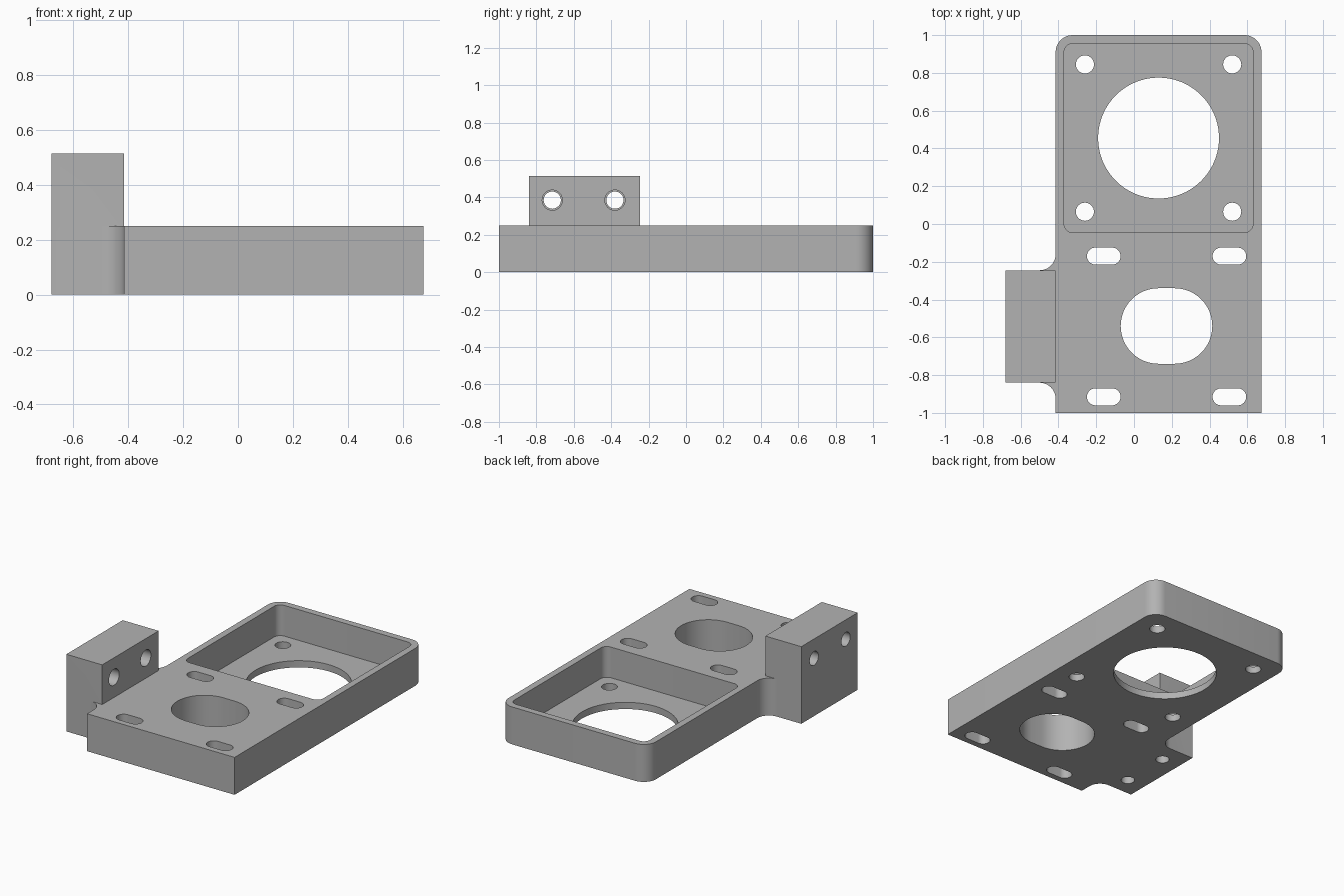
import bpy, bmesh, math
from mathutils import Matrix, Vector

if "Cube" in bpy.data.objects:
    bpy.data.objects.remove(bpy.data.objects["Cube"])

grey = bpy.data.materials.new("plain_grey")
grey.diffuse_color = (0.45, 0.45, 0.45, 1)
grey.use_nodes = True
grey.node_tree.nodes["Principled BSDF"].inputs["Base Color"].default_value = grey.diffuse_color


def arc(cx, cy, r, a0, a1, n=10):
    """Points on an arc, angles in degrees."""
    return [(cx + r * math.cos(math.radians(a0 + (a1 - a0) * i / n)),
             cy + r * math.sin(math.radians(a0 + (a1 - a0) * i / n))) for i in range(n + 1)]


def slot(cx, cy, length, width):
    r, h = width / 2, (length - width) / 2
    return arc(cx + h, cy, r, -90, 90, 24) + arc(cx - h, cy, r, 90, 270, 24)


def circle(cx, cy, r, n=32):
    return arc(cx, cy, r, 0, 360, n)[:-1]


def rounded(x0, y0, x1, y1, r):
    return (arc(x1 - r, y1 - r, r, 0, 90) + arc(x0 + r, y1 - r, r, 90, 180)
            + arc(x0 + r, y0 + r, r, 180, 270) + arc(x1 - r, y0 + r, r, 270, 360))


def prism(name, pts, z0, z1, matrix=None):
    bm = bmesh.new()
    face = bm.faces.new([bm.verts.new((x, y, z0)) for x, y in pts])
    top = bmesh.ops.extrude_face_region(bm, geom=[face])["geom"]
    bmesh.ops.translate(bm, vec=Vector((0, 0, z1 - z0)),
                        verts=[v for v in top if isinstance(v, bmesh.types.BMVert)])
    if matrix:
        bm.transform(matrix)
    bmesh.ops.recalc_face_normals(bm, faces=bm.faces)
    mesh = bpy.data.meshes.new(name)
    bm.to_mesh(mesh)
    bm.free()
    mesh.materials.append(grey)
    ob = bpy.data.objects.new(name, mesh)
    bpy.context.collection.objects.link(ob)
    return ob


X0, X1 = -0.415, 0.675        # plate sides
BX, BY0, BY1 = -0.68, -0.84, -0.245   # side block
TOP, BLOCK_TOP, FLOOR = 0.25, 0.515, 0.045
R, F = 0.09, 0.085            # corner and fillet radii

# Whole footprint: plate, rounded back corners, block and its fillets
outline = ([(X0, -1), (X1, -1)] + arc(X1 - R, 1 - R, R, 0, 90) + arc(X0 + R, 1 - R, R, 90, 180)
           + arc(X0 - F, BY1 + F, F, 0, -90) + [(BX, BY1), (BX, BY0)]
           + arc(X0 - F, BY0 - F, F, 90, 0))
bracket = prism("mounting_bracket", outline, 0, BLOCK_TOP)

cutters = []


def cut(*args):
    ob = prism("cutter", *args)
    ob.hide_render = True
    cutters.append(ob)


# Lower the plate, leaving the side block tall
cut([(-0.9, BY1), (X0, BY1), (X0, BY0), (-0.9, BY0), (-0.9, -1.2),
     (1, -1.2), (1, 1.2), (-0.9, 1.2)], TOP, 0.9)
# Square pocket with large round opening and four screw holes
cut(rounded(-0.37, -0.045, 0.63, 0.955, 0.045), FLOOR, 0.6)
cut(circle(0.13, 0.455, 0.32, 80), -0.1, 0.1)
for sx in (-0.39, 0.39):
    for sy in (-0.39, 0.39):
        cut(circle(0.13 + sx, 0.455 + sy, 0.048), -0.1, 0.1)
# Oval opening and four adjustment slots
cut(slot(0.172, -0.54, 0.485, 0.4), -0.1, 0.4)
for x in (-0.16, 0.505):
    for y in (-0.17, -0.915):
        cut(slot(x, y, 0.178, 0.09), -0.1, 0.4)
# Stepped cross holes and blind bottom holes in the block
for y in (-0.715, -0.38):
    along_x = Matrix.Translation((0, y, 0.385)) @ Matrix.Rotation(math.pi / 2, 4, 'Y')
    cut(circle(0, 0, 0.046), -0.8, -0.3, along_x)
    cut(circle(0, 0, 0.054), -0.55, -0.3, along_x)
    cut(circle(-0.55, y, 0.042), -0.1, 0.25)

for c in cutters:
    m = bracket.modifiers.new("cut", 'BOOLEAN')
    m.operation, m.solver, m.object = 'DIFFERENCE', 'EXACT', c

# Bake the cuts, drop the cutters and smooth the curved walls
bpy.context.view_layer.update()
baked = bpy.data.meshes.new_from_object(bracket.evaluated_get(bpy.context.evaluated_depsgraph_get()))
bracket.modifiers.clear()
bracket.data = baked
for c in cutters:
    bpy.data.objects.remove(c)
bpy.context.view_layer.objects.active = bracket
bracket.select_set(True)
bpy.ops.object.shade_smooth_by_angle(angle=math.radians(30))
